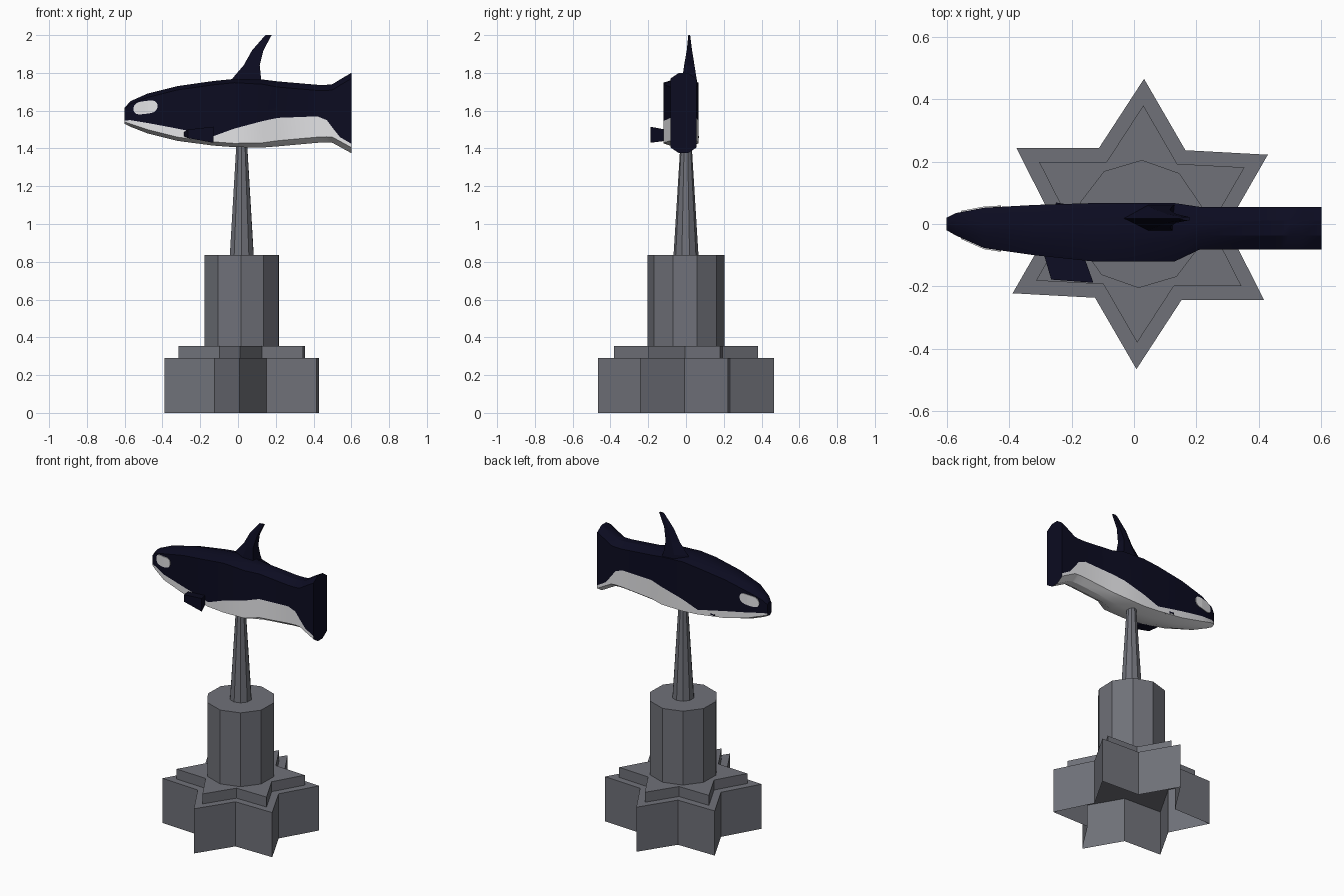
import bpy, bmesh
from math import sin, cos, pi, radians

old = bpy.data.objects.get("Cube")
if old:
    bpy.data.objects.remove(old, do_unlink=True)


def make_material(name, colour):
    mat = bpy.data.materials.new(name)
    mat.use_nodes = True
    rgba = (*colour, 1.0)
    mat.diffuse_color = rgba
    for node in mat.node_tree.nodes:
        if node.type == 'BSDF_PRINCIPLED':
            node.inputs["Base Color"].default_value = rgba
    return mat


stone = make_material("stone_grey", (0.16, 0.165, 0.19))
navy = make_material("dark_navy", (0.0035, 0.0035, 0.015))
white = make_material("soft_white", (0.78, 0.78, 0.8))


def loft(name, rings, materials, pick=None, cap_start=True, cap_end=True):
    """Skin equal-length rings of points; pick(segment) gives a material index."""
    bm = bmesh.new()
    loops = [[bm.verts.new(p) for p in ring] for ring in rings]
    count = len(loops[0])
    for a, b in zip(loops, loops[1:]):
        for i in range(count):
            j = (i + 1) % count
            face = bm.faces.new((a[i], a[j], b[j], b[i]))
            face.material_index = pick(i) if pick else 0
    if cap_start:
        bm.faces.new(loops[0][::-1])
    if cap_end:
        bm.faces.new(loops[-1])
    bmesh.ops.recalc_face_normals(bm, faces=bm.faces)
    mesh = bpy.data.meshes.new(name)
    bm.to_mesh(mesh)
    bm.free()
    for mat in materials:
        mesh.materials.append(mat)
    obj = bpy.data.objects.new(name, mesh)
    bpy.context.collection.objects.link(obj)
    return obj


# ---- Pedestal ----
AXIS_X = 0.02
TURN = radians(88.5)


def round_ring(sides, z, *radii):
    """Ring around the pedestal axis; two alternating radii make a star."""
    points = []
    for i in range(sides):
        r = radii[i % len(radii)]
        angle = TURN + 2 * pi * i / sides
        points.append((AXIS_X + r * cos(angle), r * sin(angle), z))
    return points


def star(name, bottom, top, outer, inner, closed):
    rings = [round_ring(12, z, outer, inner) for z in (bottom, top)]
    return loft(name, rings, [stone], cap_start=closed)


star("star_base", 0, 0.29, 0.465, 0.277, False)
star("star_step", 0.29, 0.355, 0.38, 0.226, True)
loft("column", [round_ring(10, z, 0.205) for z in (0.355, 0.835)], [stone])
loft("tapered_post", [round_ring(10, 0.835, 0.066), round_ring(10, 1.42, 0.03)], [stone])

# ---- Body: x, belly z, white line z, back z, right y, left y, chamfer ----
stations = [
    (-0.6, 1.53, 1.548, 1.615, -0.02, 0.02, 0.01),
    (-0.57, 1.515, 1.55, 1.65, -0.037, 0.035, 0.015),
    (-0.48, 1.48, 1.535, 1.69, -0.077, 0.052, 0.02),
    (-0.32, 1.44, 1.505, 1.73, -0.1, 0.061, 0.02),
    (-0.13, 1.415, 1.465, 1.757, -0.12, 0.067, 0.02),
    (-0.02, 1.407, 1.505, 1.768, -0.12, 0.067, 0.02),
    (0.13, 1.405, 1.545, 1.765, -0.12, 0.067, 0.025),
    (0.21, 1.411, 1.562, 1.755, -0.082, 0.055, 0.03),
    (0.42, 1.43, 1.57, 1.737, -0.082, 0.055, 0.03),
    (0.47, 1.432, 1.55, 1.737, -0.082, 0.055, 0.03),
    (0.5, 1.43, 1.51, 1.74, -0.082, 0.055, 0.03),
    (0.54, 1.408, 1.46, 1.765, -0.082, 0.055, 0.03),
    (0.6, 1.375, 1.425, 1.8, -0.082, 0.055, 0.03),
]


def body_ring(x, belly, line, back, right, left, chamfer):
    mid = (right + left) / 2
    inset = 0.35 * (left - right) / 2
    right_side = [(mid - inset, belly), (right, belly + chamfer), (right, line),
                  (right, back - chamfer), (mid - inset, back)]
    left_side = [(mid + inset, back), (left, back - chamfer), (left, line),
                 (left, belly + chamfer), (mid + inset, belly)]
    return [(x, y, z) for y, z in right_side + left_side]


body = loft("body", [body_ring(*s) for s in stations], [navy, white],
            lambda i: 0 if 2 <= i <= 6 else 1)

# ---- Eye patches: thin plates that follow the flanks ----


def flank_y(x, column):
    for a, b in zip(stations, stations[1:]):
        if a[0] <= x <= b[0]:
            t = (x - a[0]) / (b[0] - a[0])
            return a[column] + t * (b[column] - a[column])


for side, column, sign in (("right", 4, -1), ("left", 5, 1)):
    rings = []
    for k in range(17):
        u = cos(pi * (1 - k / 16)) * 0.998
        x = -0.49 + 0.064 * u
        half = 0.034 * (1 - u ** 4) ** 0.5
        z = 1.617 + 0.008 * u
        y = flank_y(x, column)
        rings.append([(x, y + sign * d, z + h) for d, h in
                      ((-0.002, -half), (0.004, -half), (0.004, half), (-0.002, half))])
    loft(side + "_eye_patch", rings, [white])

# ---- Dorsal fin: z, front x, rear x, right y, left y ----
dorsal = [
    (1.74, -0.04, 0.13, -0.027, 0.062),
    (1.77, -0.03, 0.122, -0.02, 0.056),
    (1.84, 0.03, 0.115, -0.01, 0.045),
    (1.92, 0.075, 0.135, 0.004, 0.032),
    (2.0, 0.145, 0.178, 0.012, 0.022),
]
loft("dorsal_fin",
     [[(a, (r + l) / 2, z), ((a + b) / 2, r, z), (b, r, z), (b, l, z), ((a + b) / 2, l, z)]
      for z, a, b, r, l in dorsal], [navy])

# ---- Side fin: one slab through the lower body, tip on the right side ----
side_fin = [
    (0.069, -0.25, -0.19, 1.44, 1.47),
    (-0.1, -0.288, -0.158, 1.44, 1.5),
    (-0.178, -0.265, -0.13, 1.43, 1.515),
]
loft("side_fin",
     [[(a, y, low + 0.025), (b, y - 0.01, low), (b, y - 0.01, high), (a, y, high - 0.015)]
      for y, a, b, low, high in side_fin], [navy])

# ---- Soft shading on the body ----
bpy.ops.object.select_all(action='DESELECT')
body.select_set(True)
bpy.context.view_layer.objects.active = body
bpy.ops.object.shade_smooth_by_angle(angle=radians(30))
